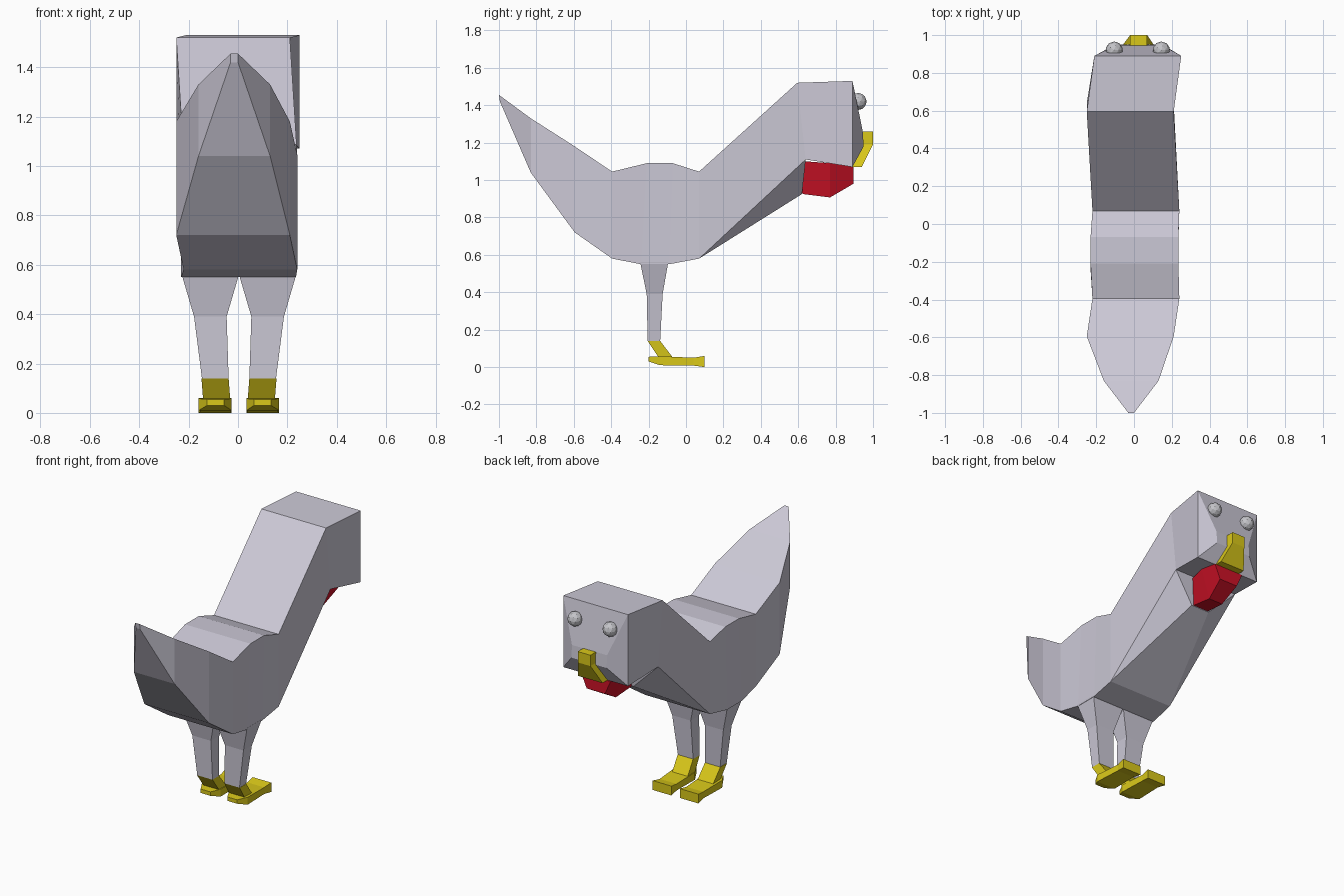
import bpy, bmesh


def material(name, rgb):
    m = bpy.data.materials.new(name)
    m.diffuse_color = (*rgb, 1)
    return m


GREY = material("lilac_grey", (0.60, 0.58, 0.67))
YELLOW = material("yellow", (0.70, 0.58, 0.01))
RED = material("red", (0.62, 0.006, 0.02))
SILVER = material("silver", (0.55, 0.55, 0.58))


def finish(name, bm, mat):
    bmesh.ops.recalc_face_normals(bm, faces=bm.faces[:])
    me = bpy.data.meshes.new(name)
    bm.to_mesh(me)
    bm.free()
    me.materials.append(mat)
    ob = bpy.data.objects.new(name, me)
    bpy.context.collection.objects.link(ob)
    return ob


def loft(name, rings, mat):
    """Closed skin through rings with equal point counts."""
    bm = bmesh.new()
    rows = [[bm.verts.new(p) for p in r] for r in rings]
    n = len(rows[0])
    for a, b in zip(rows, rows[1:]):
        for i in range(n):
            j = (i + 1) % n
            bm.faces.new((a[i], a[j], b[j], b[i]))
    bm.faces.new(rows[0])
    bm.faces.new(rows[-1])
    return finish(name, bm, mat)


def slab(x0, x1, yt, zt, yb, zb, taper=0.0):
    """Upright ring across x: top edge at (yt, zt), bottom edge at (yb, zb)."""
    return [(x0, yt, zt), (x1, yt, zt), (x1 - taper, yb, zb), (x0 + taper, yb, zb)]


def flat(x0, x1, y0, y1, z):
    return [(x0, y0, z), (x1, y0, z), (x1, y1, z), (x0, y1, z)]


# Body, tail, neck and head as one box-section skin, ending in a snout plateau
sections = [
    (-0.03, 0.00, -1.00, 1.455, -0.995, 1.42),
    (-0.16, 0.13, -0.83, 1.33, -0.83, 1.04),
    (-0.25, 0.21, -0.595, 1.18, -0.595, 0.72),
    (-0.22, 0.24, -0.395, 1.045, -0.395, 0.58),
    (-0.23, 0.235, -0.21, 1.09, -0.24, 0.55),
    (-0.23, 0.235, -0.07, 1.09, -0.09, 0.55),
    (-0.22, 0.24, 0.07, 1.045, 0.07, 0.58),
    (-0.25, 0.21, 0.595, 1.52, 0.64, 1.11),
    (-0.21, 0.25, 0.89, 1.53, 0.89, 1.07),
    (-0.10, 0.15, 0.945, 1.26, 0.95, 1.18),
]
loft("body", [slab(*s) for s in sections], GREY)

# Throat wedge running down from the wattle to the breast
bm = bmesh.new()
for p in [(-0.22, 0.07, 0.58), (0.24, 0.07, 0.58), (-0.25, 0.64, 1.11),
          (0.21, 0.64, 1.11), (-0.06, 0.62, 0.925), (0.07, 0.62, 0.925)]:
    bm.verts.new(p)
bmesh.ops.convex_hull(bm, input=bm.verts[:])
finish("throat", bm, GREY)

# Wattle
loft("wattle", [
    slab(-0.04, 0.05, 0.61, 1.04, 0.602, 0.97),
    slab(-0.07, 0.08, 0.64, 1.10, 0.625, 0.925, 0.02),
    slab(-0.10, 0.12, 0.77, 1.09, 0.77, 0.907, 0.06),
    slab(-0.09, 0.12, 0.895, 1.07, 0.895, 0.98, 0.04),
], RED)

# Beak: narrow bridge widening down to the tip
loft("beak", [
    flat(-0.02, 0.07, 0.93, 1.0, 1.26),
    flat(-0.02, 0.07, 0.93, 1.0, 1.19),
    flat(-0.065, 0.11, 0.88, 0.94, 1.07),
], YELLOW)

# Eyes
for side, x in (("left", -0.105), ("right", 0.145)):
    bm = bmesh.new()
    bmesh.ops.create_icosphere(bm, subdivisions=2, radius=0.046)
    bmesh.ops.translate(bm, verts=bm.verts[:], vec=(x, 0.92, 1.42))
    finish(side + "_eye", bm, SILVER)

# Legs and feet, mirrored about the slightly offset middle
for side, s in (("left", -1), ("right", 1)):
    def X(a, b):
        return sorted((0.004 + s * a, 0.004 + s * b))
    loft(side + "_leg", [
        flat(*X(0.0, 0.232), -0.245, -0.095, 0.56),
        flat(*X(0.05, 0.182), -0.21, -0.125, 0.39),
        flat(*X(0.042, 0.15), -0.205, -0.138, 0.14),
    ], GREY)
    loft(side + "_ankle", [
        flat(*X(0.042, 0.152), -0.205, -0.138, 0.14),
        flat(*X(0.035, 0.145), -0.145, -0.07, 0.05),
    ], YELLOW)
    loft(side + "_foot", [
        slab(*X(0.06, 0.13), -0.20, 0.055, -0.20, 0.03),
        slab(*X(0.03, 0.163), -0.14, 0.058, -0.14, 0.01),
        slab(*X(0.035, 0.155), 0.04, 0.05, 0.04, 0.008),
        slab(*X(0.03, 0.163), 0.10, 0.06, 0.10, 0.0),
    ], YELLOW)
